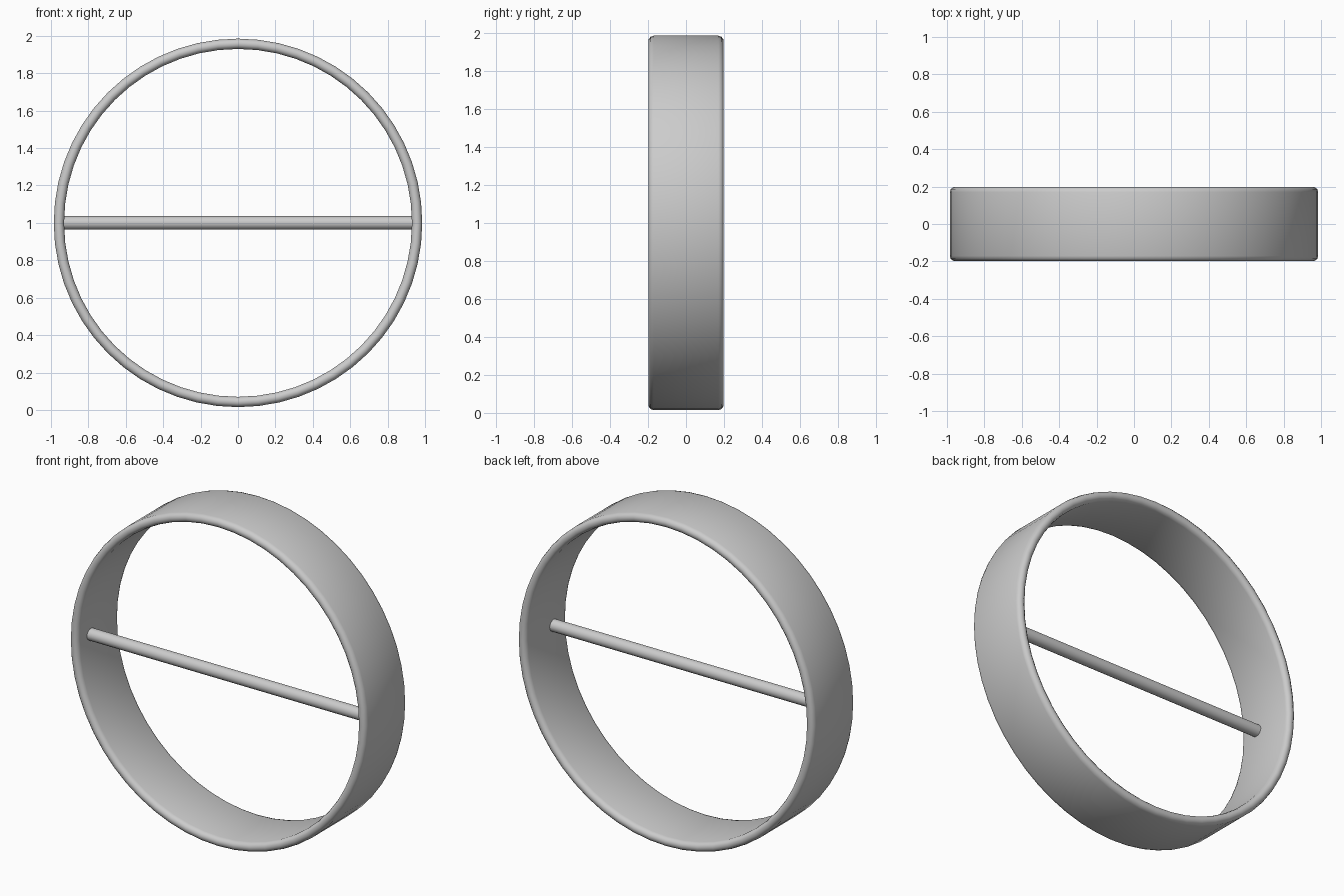
import bpy, bmesh, math

if "Cube" in bpy.data.objects:
    bpy.data.objects.remove(bpy.data.objects["Cube"])

OUTER, INNER, HALF, CENTRE_Z = 0.985, 0.93, 0.198, 1.0
SEGMENTS = 56


def add_object(name, bm):
    bmesh.ops.recalc_face_normals(bm, faces=bm.faces)
    mesh = bpy.data.meshes.new(name)
    bm.to_mesh(mesh)
    bm.free()
    obj = bpy.data.objects.new(name, mesh)
    bpy.context.collection.objects.link(obj)
    bpy.context.view_layer.objects.active = obj
    obj.select_set(True)
    bpy.ops.object.shade_smooth_by_angle(angle=math.radians(50))
    obj.select_set(False)
    return obj


# Band: stadium-shaped section (radius, depth) swept round the y axis
mid, r = (OUTER + INNER) / 2, (OUTER - INNER) / 2
profile = []
for sign in (1, -1):
    for i in range(6):
        a = math.pi * i / 5
        profile.append((mid + sign * r * math.cos(a),
                        sign * (HALF - r + r * math.sin(a))))
bm = bmesh.new()
rings = []
for s in range(SEGMENTS):
    t = 2 * math.pi * s / SEGMENTS
    rings.append([bm.verts.new((rad * math.cos(t), y, CENTRE_Z + rad * math.sin(t)))
                  for rad, y in profile])
n = len(profile)
for s in range(SEGMENTS):
    a, b = rings[s], rings[(s + 1) % SEGMENTS]
    for i in range(n):
        j = (i + 1) % n
        bm.faces.new((a[i], a[j], b[j], b[i]))
add_object("ring_band", bm)

# Round crossbar, set a little forward of the middle, ends sunk in the band
bm = bmesh.new()
bmesh.ops.create_cone(bm, cap_ends=True, segments=16, radius1=0.036,
                      radius2=0.036, depth=2 * (mid - 0.005))
bar = add_object("crossbar", bm)
bar.rotation_euler = (0, math.pi / 2, 0)
bar.location = (0, -0.07, CENTRE_Z)
